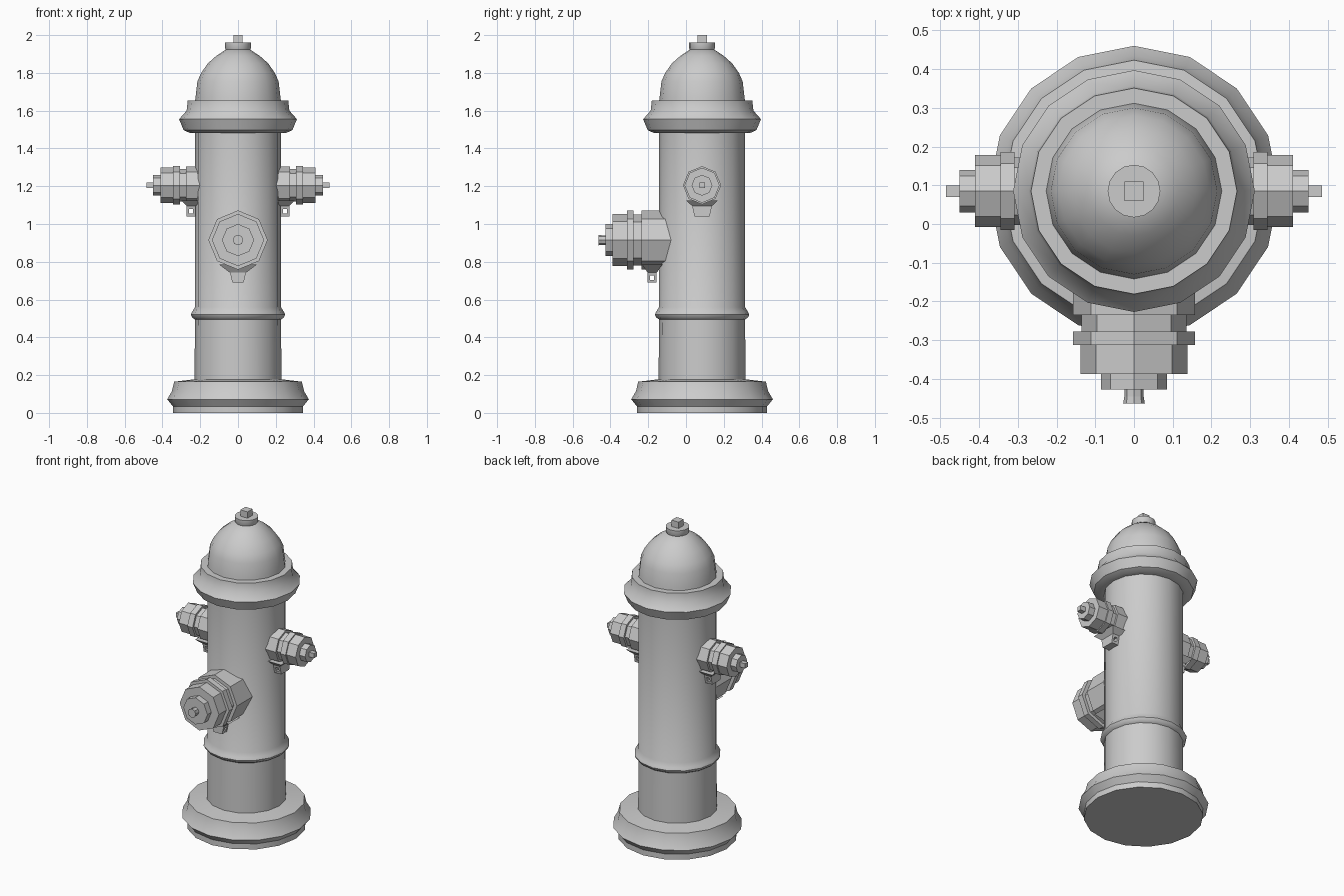
import bpy, bmesh
from math import cos, sin, pi, radians
from mathutils import Matrix, Vector

if "Cube" in bpy.data.objects:
    bpy.data.objects.remove(bpy.data.objects["Cube"])

CENTRE_Y = 0.085


def finish(bm, name, matrix, smooth):
    bmesh.ops.transform(bm, matrix=matrix, verts=bm.verts)
    bmesh.ops.recalc_face_normals(bm, faces=bm.faces)
    mesh = bpy.data.meshes.new(name)
    bm.to_mesh(mesh)
    bm.free()
    ob = bpy.data.objects.new(name, mesh)
    bpy.context.collection.objects.link(ob)
    if smooth:
        bpy.ops.object.select_all(action='DESELECT')
        ob.select_set(True)
        bpy.context.view_layer.objects.active = ob
        bpy.ops.object.shade_smooth_by_angle(angle=radians(35))
    return ob


def lathe(name, profile, sides, matrix, smooth=False, turn=0.0):
    """Closed turned solid around local z from (radius, height) points."""
    bm = bmesh.new()
    rings = [[bm.verts.new((r * cos(turn + 2 * pi * i / sides),
                            r * sin(turn + 2 * pi * i / sides), h))
              for i in range(sides)] for r, h in profile]
    for a, b in zip(rings, rings[1:]):
        for i in range(sides):
            j = (i + 1) % sides
            bm.faces.new((a[i], a[j], b[j], b[i]))
    bm.faces.new(rings[0])
    bm.faces.new(rings[-1])
    return finish(bm, name, matrix, smooth)


def lug(name, d0, d1, top, mid, low, matrix):
    """Chain lug under an outlet: flared root plus a square eye.
    top/mid/low are (z, half width); d0..d1 is the distance from the axis."""
    bm = bmesh.new()
    flare = 0.03

    def box_ring(z, w, a, b):
        return [bm.verts.new(p) for p in
                ((-w, -a, z), (w, -a, z), (w, -b, z), (-w, -b, z))]

    t = box_ring(*top, d0 - flare, d1 + flare)
    m = box_ring(*mid, d0, d1)
    for i in range(4):
        j = (i + 1) % 4
        bm.faces.new((t[i], t[j], m[j], m[i]))
    bm.faces.new(t)
    # eye: a rectangular frame whose width tapers downward
    k = 0.28
    dd, dz = (d1 - d0) * k, (mid[0] - low[0]) * k

    def frame_side(s):
        def pt(d, z):
            f = (z - low[0]) / (mid[0] - low[0])
            return bm.verts.new((s * (low[1] + f * (mid[1] - low[1])), -d, z))
        out = [pt(d0, mid[0]), pt(d1, mid[0]), pt(d1, low[0]), pt(d0, low[0])]
        inn = [pt(d0 + dd, mid[0] - dz), pt(d1 - dd, mid[0] - dz),
               pt(d1 - dd, low[0] + dz), pt(d0 + dd, low[0] + dz)]
        return out, inn

    lo, li = frame_side(-1)
    ro, ri = frame_side(1)
    for i in range(4):
        j = (i + 1) % 4
        for a, b in ((lo, li), (ro, ri), (lo, ro), (li, ri)):
            if a is lo and b is ro and i == 0:
                continue  # open joint with the flared root
            bm.faces.new((a[i], a[j], b[j], b[i]))
    bmesh.ops.remove_doubles(bm, verts=bm.verts, dist=1e-5)
    return finish(bm, name, matrix, False)


axis = Matrix.Translation((0, CENTRE_Y, 0))

# Base flange, barrel with bead, and bonnet flange
lathe("barrel", [
    (0.345, 0), (0.345, 0.035), (0.375, 0.072), (0.350, 0.115), (0.338, 0.165),
    (0.230, 0.178), (0.228, 0.495), (0.243, 0.505), (0.250, 0.52),
    (0.243, 0.535), (0.228, 0.56), (0.228, 1.50)], 16, axis, True)
lathe("bonnet_flange", [
    (0.225, 1.482), (0.255, 1.482), (0.288, 1.497), (0.312, 1.555),
    (0.272, 1.60), (0.266, 1.655), (0.225, 1.655)], 16, axis, True)

# Domed bonnet, top disc and operating nut
lathe("bonnet_dome", [
    (0.228, 1.645), (0.225, 1.67), (0.215, 1.755), (0.195, 1.80),
    (0.160, 1.85), (0.115, 1.89), (0.062, 1.925)], 16, axis, True)
lathe("top_disc", [(0.060, 1.915), (0.068, 1.93), (0.068, 1.96)], 16, axis, True)
lathe("top_nut", [(0.0354, 1.95), (0.0354, 2.0)], 4, axis, False, pi / 4)

# Outlets: local z points outward, then each is swung round the barrel
outward = Matrix.Rotation(radians(90), 4, 'X')
side = [(0.100, 0.15), (0.100, 0.275), (0.087, 0.275), (0.087, 0.308),
        (0.101, 0.308), (0.101, 0.345), (0.093, 0.345), (0.093, 0.41),
        (0.055, 0.41), (0.055, 0.45)]
front = [(0.157, 0.10), (0.157, 0.32), (0.135, 0.32), (0.135, 0.362),
         (0.157, 0.362), (0.157, 0.398), (0.138, 0.398), (0.138, 0.473),
         (0.085, 0.473), (0.085, 0.512)]

for label, angle in (("right", 90), ("left", -90)):
    swing = axis @ Matrix.Rotation(radians(angle), 4, 'Z')
    place = swing @ Matrix.Translation((0, 0, 1.205)) @ outward
    lathe(label + "_outlet", side, 8, place)
    lathe(label + "_outlet_nut", [(0.021, 0.44), (0.021, 0.485)], 4, place,
          False, pi / 4)
    lug(label + "_outlet_lug", 0.225, 0.272,
        (1.125, 0.085), (1.095, 0.052), (1.04, 0.040), swing)

place = axis @ Matrix.Translation((0, 0, 0.915)) @ outward
lathe("front_outlet", front, 8, place)
lathe("front_outlet_nut", [(0.025, 0.50), (0.025, 0.53), (0.028, 0.549)], 8, place)
lug("front_outlet_lug", 0.240, 0.288,
    (0.785, 0.100), (0.742, 0.042), (0.69, 0.030), axis)
